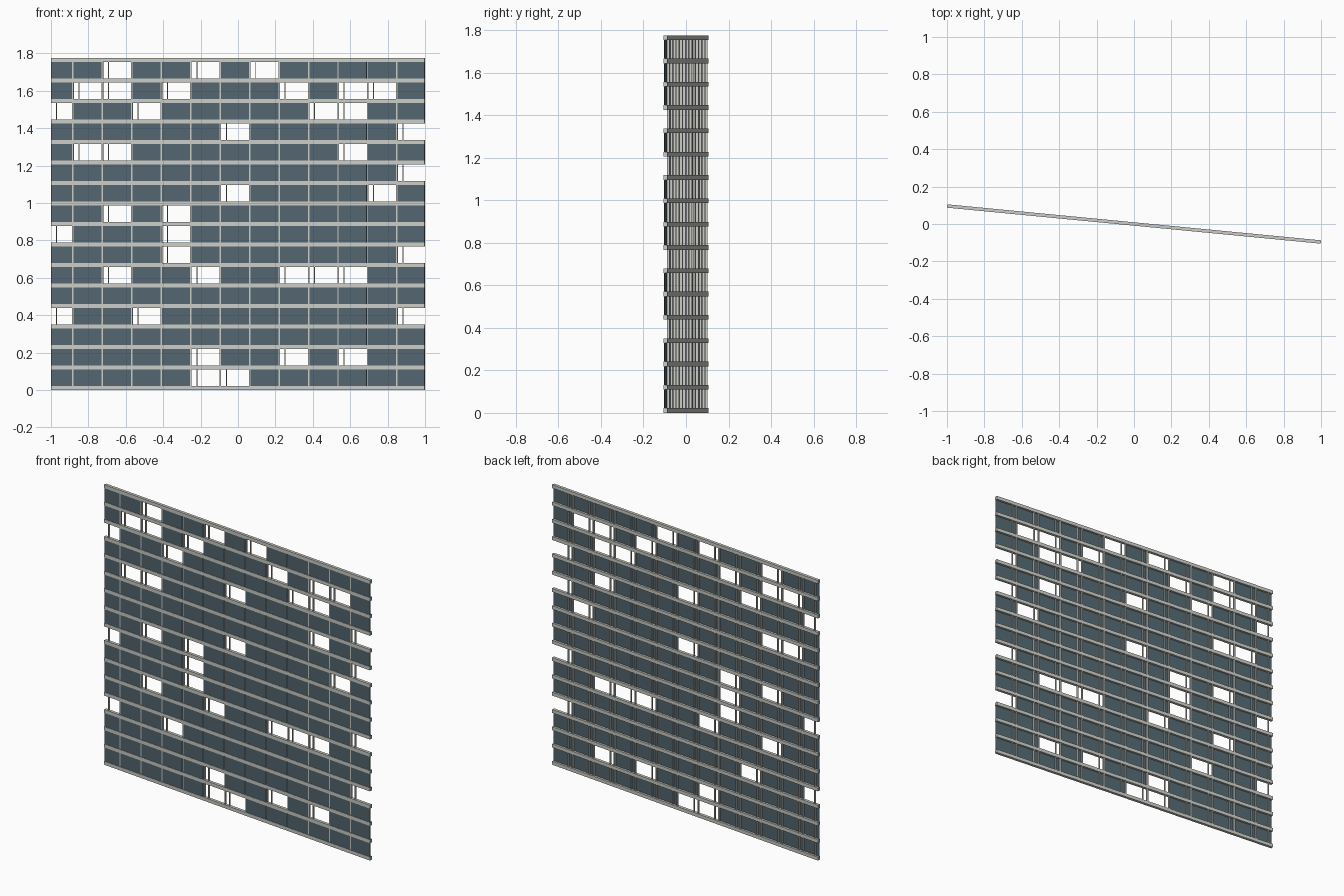
import bpy, bmesh, math
from mathutils import Matrix, Vector

if "Cube" in bpy.data.objects:
    bpy.data.objects.remove(bpy.data.objects["Cube"], do_unlink=True)

FLOORS, HEIGHT, SLAB_H = 16, 1.775, 0.022
PITCH = (HEIGHT - SLAB_H) / FLOORS
LENGTH, DEPTH = 2.007, 0.018
TURN = math.radians(-5.5)
HALF = LENGTH / 2

# Bay boundaries along the wall
BAY = 0.1582
FIRST = -0.886
bounds = [-HALF] + [FIRST + BAY * i for i in range(12)] + [HALF]

# Open bays for each floor, counted from the ground
OPEN = {0: (5, 6), 1: (5, 8, 10), 3: (0, 3, 12), 5: (2, 5, 8, 9, 10),
        6: (4, 12), 7: (0, 4), 8: (2, 4), 9: (6, 11), 10: (12,),
        11: (1, 2, 10), 12: (6, 12), 13: (0, 3, 9, 10),
        14: (1, 2, 4, 8, 10, 11), 15: (2, 5, 7)}


def material(name, rgb):
    m = bpy.data.materials.new(name)
    m.use_nodes = True
    m.diffuse_color = (*rgb, 1)
    m.node_tree.nodes["Principled BSDF"].inputs["Base Color"].default_value = (*rgb, 1)
    return m


concrete = material("pale concrete", (0.6, 0.6, 0.57))
glass = material("slate blue glass", (0.085, 0.13, 0.16))


def boxes(name, mat, items):
    """One object made of boxes, each given as low and high corners."""
    bm = bmesh.new()
    for lo, hi in items:
        lo, hi = Vector(lo), Vector(hi)
        size = Matrix.Diagonal((*(hi - lo), 1))
        bmesh.ops.create_cube(bm, size=1, matrix=Matrix.Translation((lo + hi) / 2) @ size)
    mesh = bpy.data.meshes.new(name)
    bm.to_mesh(mesh)
    bm.free()
    mesh.materials.append(mat)
    ob = bpy.data.objects.new(name, mesh)
    ob.rotation_euler.z = TURN
    bpy.context.collection.objects.link(ob)


# Floor slabs
front, back = -DEPTH / 2, DEPTH / 2
boxes("floor_slabs", concrete,
      [((-HALF, front, i * PITCH), (HALF, back, i * PITCH + SLAB_H))
       for i in range(FLOORS + 1)])

panels, posts, fins = [], [], []
for floor in range(FLOORS):
    low, high = floor * PITCH + SLAB_H, (floor + 1) * PITCH

    # Glass panels with a narrow joint between neighbours
    for bay, (a, b) in enumerate(zip(bounds, bounds[1:])):
        if bay not in OPEN.get(floor, ()):
            left = a if bay == 0 else a + 0.004
            right = b if bay == 12 else b - 0.004
            panels.append(((left, front + 0.002, low), (right, front + 0.005, high)))

    # Posts behind the joints and slim fins beside them
    for x in bounds[1:-1]:
        posts.append(((x - 0.004, front + 0.005, low), (x + 0.004, back - 0.002, high)))
        fins.append(((x + 0.03, front + 0.005, low), (x + 0.034, back - 0.002, high)))
    fins.append(((-HALF + 0.026, front + 0.005, low), (-HALF + 0.03, back - 0.002, high)))

boxes("glass_panels", glass, panels)
boxes("joint_posts", concrete, posts)
boxes("slim_fins", concrete, fins)
